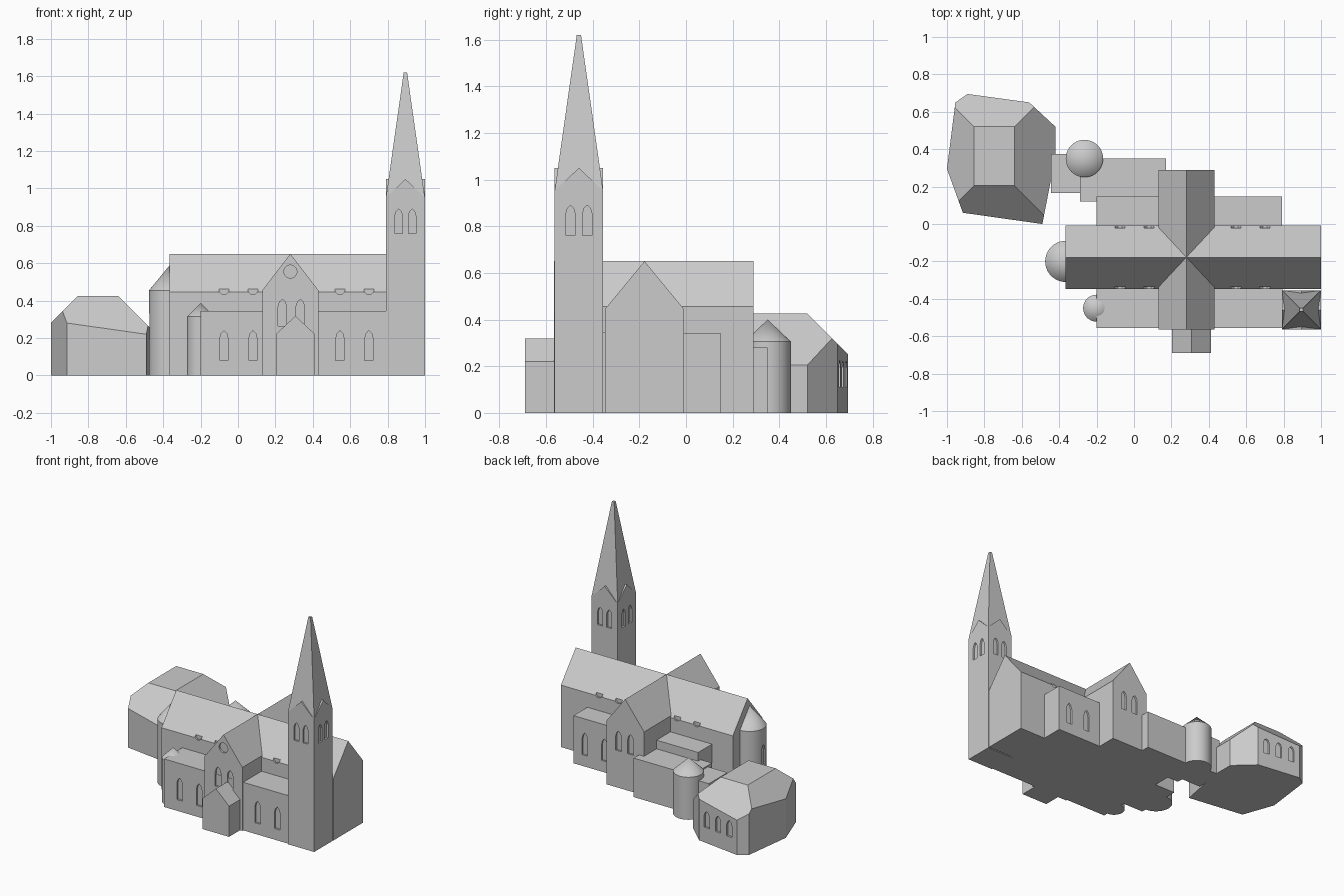
import bpy, bmesh, math
from mathutils import Vector

if "Cube" in bpy.data.objects:
    bpy.data.objects.remove(bpy.data.objects["Cube"])

stone = bpy.data.materials.new("light grey stone")
stone.diffuse_color = (0.6, 0.6, 0.6, 1)
stone.use_nodes = True
stone.node_tree.nodes["Principled BSDF"].inputs["Base Color"].default_value = stone.diffuse_color


def finish(name, bm):
    bmesh.ops.recalc_face_normals(bm, faces=bm.faces[:])
    mesh = bpy.data.meshes.new(name)
    bm.to_mesh(mesh)
    bm.free()
    mesh.materials.append(stone)
    ob = bpy.data.objects.new(name, mesh)
    bpy.context.collection.objects.link(ob)
    return ob


def loft(bm, lower, upper):
    """Closed solid between two matching outlines."""
    a = [bm.verts.new(p) for p in lower]
    b = [bm.verts.new(p) for p in upper]
    n = len(a)
    bm.faces.new(a)
    bm.faces.new(b)
    for i in range(n):
        j = (i + 1) % n
        bm.faces.new((a[i], a[j], b[j], b[i]))


def box(name, x0, x1, y0, y1, h):
    bm = bmesh.new()
    pts = [(x0, y0), (x1, y0), (x1, y1), (x0, y1)]
    loft(bm, [(x, y, 0) for x, y in pts], [(x, y, h) for x, y in pts])
    return finish(name, bm)


def gabled(name, axis, mid, half, lo, hi, eave, ridge, base=0.0):
    """House-shaped block with its ridge running along the axis."""
    prof = [(mid - half, base), (mid + half, base), (mid + half, eave),
            (mid, ridge), (mid - half, eave)]
    bm = bmesh.new()
    if axis == 'X':
        loft(bm, [(lo, u, z) for u, z in prof], [(hi, u, z) for u, z in prof])
    else:
        loft(bm, [(u, lo, z) for u, z in prof], [(u, hi, z) for u, z in prof])
    return finish(name, bm)


def turret(name, x, y, r, eave, apex, n=40):
    """Round wall with a conical cap."""
    bm = bmesh.new()
    ring = [(x + r * math.cos(2 * math.pi * i / n), y + r * math.sin(2 * math.pi * i / n))
            for i in range(n)]
    low = [bm.verts.new((*p, 0)) for p in ring]
    top = [bm.verts.new((*p, eave)) for p in ring]
    tip = bm.verts.new((x, y, apex))
    bm.faces.new(low)
    for i in range(n):
        j = (i + 1) % n
        bm.faces.new((low[i], low[j], top[j], top[i]))
        bm.faces.new((top[i], top[j], tip))
    ob = finish(name, bm)
    bpy.ops.object.select_all(action='DESELECT')
    ob.select_set(True)
    bpy.context.view_layer.objects.active = ob
    bpy.ops.object.shade_smooth_by_angle(angle=math.radians(30))
    return ob


def lancet(w, h):
    right = [(0.5, 0), (0.5, 0.72), (0.33, 0.9), (0, 1)]
    left = [(-0.33, 0.9), (-0.5, 0.72), (-0.5, 0)]
    return [(u * w, v * h) for u, v in right + left]


def rosette(r, n):
    return [(r * math.cos(2 * math.pi * (i + 0.5) / n), r * math.sin(2 * math.pi * (i + 0.5) / n))
            for i in range(n)]


def recess(ob, openings, depth=0.013):
    """Cut shallow openings; each is (x, y, z, outward angle, profile)."""
    bm = bmesh.new()
    for x, y, z, ang, prof in openings:
        n = Vector((math.cos(ang), math.sin(ang), 0))
        t = Vector((-n.y, n.x, 0))
        pts = [Vector((x, y, z + v)) + t * u for u, v in prof]
        loft(bm, [p - n * depth for p in pts], [p + n * 0.03 for p in pts])
    cutter = finish(ob.name + "_window_cutter", bm)
    cutter.hide_render = True
    cutter.hide_set(True)
    mod = ob.modifiers.new("windows", 'BOOLEAN')
    mod.operation = 'DIFFERENCE'
    mod.solver = 'EXACT'
    mod.object = cutter


SOUTH, NORTH, EAST, WEST = -math.pi / 2, math.pi / 2, 0.0, math.pi
bays = (-0.075, 0.08, 0.545, 0.70)

# Nave with small round clerestory openings at the eaves
nave = gabled("nave", 'X', -0.178, 0.169, -0.365, 1.0, 0.445, 0.65)
recess(nave, [(x, y, 0.46, a, rosette(0.028, 8)) for x in bays
              for y, a in ((-0.347, SOUTH), (-0.009, NORTH))])

# Transept with paired windows and a round front window
transept = gabled("transept", 'Y', 0.28, 0.15, -0.565, 0.29, 0.455, 0.65)
recess(transept, [(x, y, 0.265, a, lancet(0.045, 0.142)) for x in (0.237, 0.333)
                  for y, a in ((-0.565, SOUTH), (0.29, NORTH))]
       + [(0.28, -0.565, 0.555, SOUTH, rosette(0.035, 20))])

# Flat-roofed side aisles
front_aisle = box("front_aisle", -0.2, 0.795, -0.555, -0.34, 0.345)
recess(front_aisle, [(x, -0.555, 0.08, SOUTH, lancet(0.045, 0.16)) for x in bays])
back_aisle = box("back_aisle", -0.2, 0.79, -0.02, 0.148, 0.342)
recess(back_aisle, [(x, 0.148, 0.08, NORTH, lancet(0.045, 0.16)) for x in bays])

# Entrance porch
gabled("porch", 'Y', 0.307, 0.105, -0.69, -0.55, 0.22, 0.318)

# Bell tower, four small gables and spire
tx, ty, th = 0.895, -0.459, 0.104
tower = box("bell_tower", tx - th, tx + th, ty - th, ty + th, 0.95)
sides = []
for a in (SOUTH, NORTH, EAST, WEST):
    for s in (-0.036, 0.036):
        sides.append((tx + th * math.cos(a) - s * math.sin(a),
                      ty + th * math.sin(a) + s * math.cos(a), 0.76, a, lancet(0.04, 0.13)))
recess(tower, sides)
gabled("tower_gable_x", 'X', ty, th, tx - th, tx + th, 0.951, 1.05, 0.949)
gabled("tower_gable_y", 'Y', tx, th, ty - th, ty + th, 0.951, 1.05, 0.949)
bm = bmesh.new()
corners = [(-1, -1), (1, -1), (1, 1), (-1, 1)]
loft(bm, [(tx + th * i, ty + th * j, 0.95) for i, j in corners],
     [(tx + 0.009 * i, ty + 0.009 * j, 1.62) for i, j in corners])
finish("spire", bm)

# Round apse and turrets
apse = turret("apse", -0.365, -0.2, 0.11, 0.455, 0.59)
recess(apse, [(-0.365 + 0.11 * math.cos(a), -0.2 + 0.11 * math.sin(a), 0.19, a,
               lancet(0.035, 0.15)) for a in (WEST,)])
turret("front_turret", -0.2, -0.45, 0.072, 0.315, 0.387)
turret("back_turret", -0.265, 0.35, 0.1, 0.305, 0.4)

# Low connecting buildings behind
box("back_annex", -0.29, 0.17, 0.12, 0.35, 0.28)
box("connecting_passage", -0.445, -0.2, 0.165, 0.375, 0.27)

# Many-sided hall: a prism trimmed by four 45 degree roof planes
plan = [(-1.0, 0.295), (-0.915, 0.06), (-0.49, 0.0), (-0.42, 0.36),
        (-0.42, 0.52), (-0.56, 0.65), (-0.89, 0.695), (-0.955, 0.65)]
bm = bmesh.new()
loft(bm, [(x, y, 0) for x, y in plan], [(x, y, 0.425) for x, y in plan])
for co, no in (((-0.855, 0, 0.425), (-1, 0, 1)), ((-0.64, 0, 0.425), (1, 0, 1)),
               ((0, 0.205, 0.425), (0, -1, 1)), ((0, 0.52, 0.425), (0, 1, 1))):
    cut = bmesh.ops.bisect_plane(bm, geom=bm.verts[:] + bm.edges[:] + bm.faces[:], dist=1e-5,
                                 plane_co=co, plane_no=Vector(no).normalized(), clear_outer=True)
    edges = [g for g in cut["geom_cut"] if isinstance(g, bmesh.types.BMEdge)]
    bmesh.ops.contextual_create(bm, geom=edges)
hall = finish("side_hall", bm)
ang = math.atan2(0.33, 0.045)
recess(hall, [(-0.56 - 0.33 * t, 0.65 + 0.045 * t, 0.11, ang, lancet(0.045, 0.115))
              for t in (0.2, 0.5, 0.8)])
